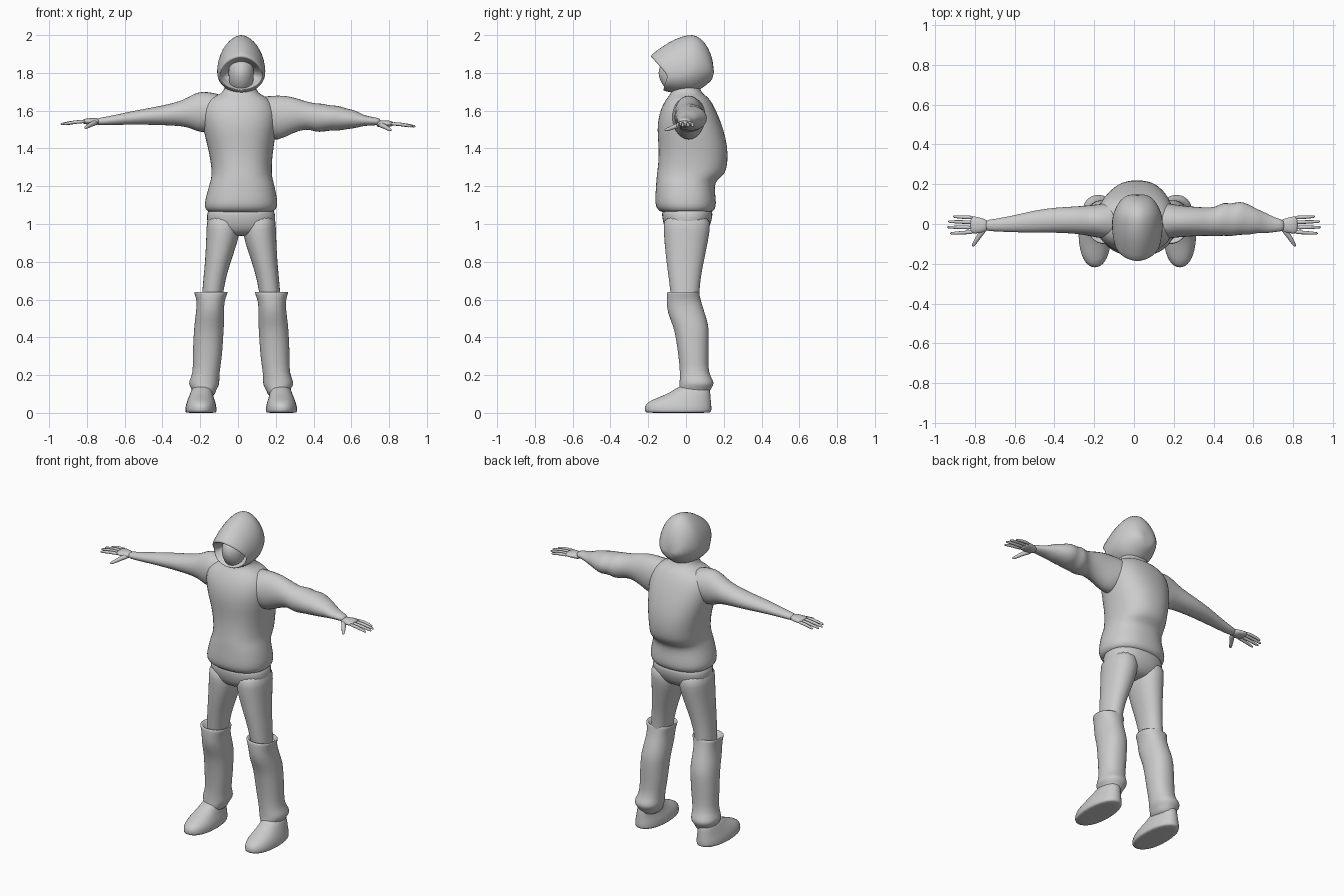
import bpy, math
from mathutils import Vector

MID = 0.017                      # the figure stands slightly off centre
cloth = bpy.data.materials.new("plain grey")
cloth.diffuse_color = (0.6, 0.6, 0.6, 1)


def loft(name, rings, closed=True, levels=1):
    """Skin a list of equal-length point rings and smooth the result."""
    n = len(rings[0])
    verts = [p for r in rings for p in r]
    faces = []
    for i in range(len(rings) - 1):
        for j in range(n):
            k = (j + 1) % n
            faces.append((i * n + j, i * n + k, (i + 1) * n + k, (i + 1) * n + j))
    if closed:
        faces.append(tuple(reversed(range(n))))
        faces.append(tuple(range(len(verts) - n, len(verts))))
    me = bpy.data.meshes.new(name)
    me.from_pydata(verts, [], faces)
    me.materials.append(cloth)
    ob = bpy.data.objects.new(name, me)
    bpy.context.collection.objects.link(ob)
    bpy.context.view_layer.objects.active = ob
    ob.select_set(True)
    bpy.ops.object.mode_set(mode='EDIT')
    bpy.ops.mesh.select_all(action='SELECT')
    bpy.ops.mesh.normals_make_consistent(inside=False)
    bpy.ops.object.mode_set(mode='OBJECT')
    sub = ob.modifiers.new("smooth", 'SUBSURF')
    sub.levels = sub.render_levels = levels
    bpy.ops.object.shade_smooth()
    ob.select_set(False)
    return ob


def oval(n, a, b, power=2.0):
    pts = []
    for i in range(n):
        t = 2 * math.pi * i / n
        c, s = math.cos(t), math.sin(t)
        pts.append((a * math.copysign(abs(c) ** (2 / power), c),
                    b * math.copysign(abs(s) ** (2 / power), s)))
    return pts


def upright(name, rows, power=2.0, n=20):
    """rows: z, x0, x1, y0, y1"""
    rings = []
    for z, x0, x1, y0, y1 in rows:
        rings.append([Vector(((x0 + x1) / 2 + u, (y0 + y1) / 2 + v, z))
                      for u, v in oval(n, (x1 - x0) / 2, (y1 - y0) / 2, power)])
    return loft(name, rings)


def sideways(name, rows, n=14):
    """rows: x, y0, y1, z0, z1"""
    rings = []
    for x, y0, y1, z0, z1 in rows:
        rings.append([Vector((x, (y0 + y1) / 2 + u, (z0 + z1) / 2 + v))
                      for u, v in oval(n, (y1 - y0) / 2, (z1 - z0) / 2)])
    return loft(name, rings)


def tube(name, pts, radii, n=8):
    pts = [Vector(p) for p in pts]
    rings = []
    for i, p in enumerate(pts):
        d = pts[min(i + 1, len(pts) - 1)] - pts[max(i - 1, 0)]
        q = d.to_track_quat('Z', 'Y')
        rings.append([p + q @ Vector((u, v, 0)) for u, v in oval(n, radii[i], radii[i])])
    return loft(name, rings)


# Jacket: hem, waist, chest, shoulders and collar
upright("jacket", [
    (1.06, -.13, .16, -.11, .12), (1.065, -.165, .195, -.14, .145),
    (1.09, -.18, .21, -.162, .16), (1.13, -.175, .21, -.165, .16),
    (1.20, -.155, .195, -.16, .15), (1.235, -.145, .185, -.158, .165),
    (1.265, -.14, .18, -.155, .212), (1.33, -.145, .18, -.147, .222),
    (1.41, -.162, .19, -.145, .222), (1.50, -.185, .205, -.155, .20),
    (1.58, -.20, .21, -.145, .17), (1.64, -.19, .19, -.12, .14),
    (1.675, -.14, .15, -.095, .115), (1.69, -.08, .105, -.08, .085),
    (1.73, -.07, .095, -.075, .07), (1.80, -.06, .08, -.06, .06)], 2.3, 24)

# Trouser seat
upright("trouser_seat", [
    (.935, -.03, .06, -.05, .06), (.95, -.12, .15, -.095, .10),
    (.99, -.165, .20, -.12, .13), (1.05, -.168, .20, -.13, .145),
    (1.10, -.16, .19, -.13, .14)], 2.3)

# Arms: the slim right sleeve and the bunched left sleeve
sideways("right_sleeve", [
    (-.06, -.08, .11, 1.54, 1.68), (-.12, -.08, .11, 1.50, 1.695),
    (-.19, -.07, .10, 1.475, 1.708), (-.24, -.06, .095, 1.50, 1.69),
    (-.29, -.05, .09, 1.517, 1.655), (-.40, -.045, .085, 1.522, 1.628),
    (-.50, -.045, .07, 1.525, 1.61), (-.60, -.043, .045, 1.525, 1.59),
    (-.70, -.038, .025, 1.522, 1.567), (-.76, -.035, .02, 1.522, 1.56)])
sideways("left_sleeve", [
    (.08, -.08, .11, 1.52, 1.67), (.15, -.08, .11, 1.45, 1.68),
    (.21, -.07, .10, 1.435, 1.685), (.28, -.065, .09, 1.475, 1.68),
    (.36, -.06, .085, 1.505, 1.65), (.41, -.065, .085, 1.485, 1.64),
    (.45, -.06, .115, 1.485, 1.64), (.49, -.065, .10, 1.495, 1.628),
    (.53, -.055, .12, 1.49, 1.63), (.58, -.058, .10, 1.502, 1.61),
    (.62, -.045, .075, 1.505, 1.605), (.66, -.05, .06, 1.518, 1.578),
    (.71, -.04, .03, 1.522, 1.567), (.76, -.038, .022, 1.522, 1.56)])

# Hands with four fingers and a thumb
for s, side in ((-1, "right"), (1, "left")):
    dz = 0 if s < 0 else -.012
    palm = [(.73, -.036, .02, 1.524, 1.56), (.765, -.045, .03, 1.522, 1.562),
            (.80, -.05, .04, 1.527, 1.56), (.825, -.048, .04, 1.53, 1.555)]
    sideways(side + "_palm", [(s * x, a, b, c + dz, d + dz) for x, a, b, c, d in palm])
    for i, (y, tip, end) in enumerate(((.032, .037, .91), (.008, .012, .935),
                                       (-.018, -.016, .94), (-.04, -.047, .925))):
        tube(f"{side}_finger_{i + 1}",
             [(s * .80, y, 1.543 + dz), (s * .86, (y + tip) / 2, 1.541 + dz),
              (s * (end - .01), tip, 1.53 + dz), (s * end, tip, 1.528 + dz)],
             [.011, .010, .008, .004])
    tube(side + "_thumb", [(s * .745, -.015, 1.54 + dz), (s * .775, -.055, 1.53 + dz),
                           (s * .797, -.09, 1.515 + dz), (s * .812, -.115, 1.508 + dz)],
         [.018, .014, .011, .007])

# Legs: z, inner and outer distance from the middle, back and front
LEG = [(1.06, .02, .182, -.12, .13), (.97, .004, .185, -.12, .13),
       (.90, .02, .187, -.115, .115), (.80, .055, .192, -.105, .095),
       (.70, .085, .202, -.09, .075), (.60, .10, .21, -.08, .07), (.52, .11, .21, -.06, .07)]
BOOT = [(.60, .095, .215, -.07, .06), (.64, .085, .235, -.085, .055), (.642, .07, .252, -.10, .07),
        (.63, .072, .248, -.102, .072), (.59, .09, .235, -.103, .08),
        (.53, .09, .24, -.10, .10), (.46, .09, .25, -.068, .122),
        (.40, .095, .253, -.055, .122), (.30, .10, .258, -.04, .12),
        (.21, .115, .255, -.032, .118), (.17, .115, .277, -.035, .148),
        (.145, .115, .278, -.035, .148), (.12, .135, .255, -.04, .125), (.08, .14, .26, -.04, .12)]
SHOE = [(.0, .135, .29, -.205, .125), (.003, .13, .297, -.22, .137), (.03, .13, .297, -.222, .137),
        (.055, .135, .29, -.21, .135), (.08, .145, .28, -.155, .132),
        (.11, .15, .268, -.075, .13), (.15, .155, .255, -.035, .12)]
for s, side in ((-1, "right"), (1, "left")):
    for part, rows in (("trouser_leg", LEG), ("boot", BOOT), ("shoe", SHOE)):
        upright(f"{side}_{part}",
                [(z, *sorted((MID + s * a, MID + s * b)), y0, y1) for z, a, b, y0, y1 in rows], 2.2)


# Hood: pointed arch rings from the inner lining, round the rim, to the back
def arch(y_top, y_side, y_low, half, low, wide, top, n=20):
    pts = []
    for i in range(n):
        t = 2 * math.pi * i / n
        c, s = math.cos(t), math.sin(t)
        if s >= 0:
            x = half * math.copysign(abs(c) ** 1.15, c)
            z, y = wide + (top - wide) * s, y_side + (y_top - y_side) * s
        else:
            x = half * c
            z, y = wide + (wide - low) * s, y_side - (y_low - y_side) * s
        pts.append(Vector((MID + x, y, z)))
    return pts


loft("hood", [
    arch(-.05, -.03, -.04, .07, 1.74, 1.79, 1.84), arch(-.12, -.06, -.09, .098, 1.725, 1.785, 1.865),
    arch(-.188, -.10, -.125, .112, 1.712, 1.785, 1.884), arch(-.192, -.095, -.12, .117, 1.705, 1.787, 1.893),
    arch(-.13, -.06, -.085, .125, 1.695, 1.795, 1.94), arch(-.06, -.02, -.04, .13, 1.69, 1.80, 1.983),
    arch(.01, .02, .0, .13, 1.69, 1.81, 2.005), arch(.055, .06, .04, .122, 1.69, 1.82, 2.003),
    arch(.10, .105, .075, .10, 1.71, 1.82, 1.965), arch(.13, .14, .12, .07, 1.745, 1.81, 1.91),
    arch(.145, .152, .145, .03, 1.77, 1.80, 1.85)])

# Masked face inside the hood
upright("masked_face", [
    (1.695, -.02, .054, -.085, .0), (1.72, -.04, .074, -.115, .0), (1.76, -.05, .084, -.14, .01),
    (1.80, -.052, .086, -.15, .01), (1.83, -.05, .084, -.142, .01), (1.87, -.04, .074, -.125, .0)], 1.8, 16)
